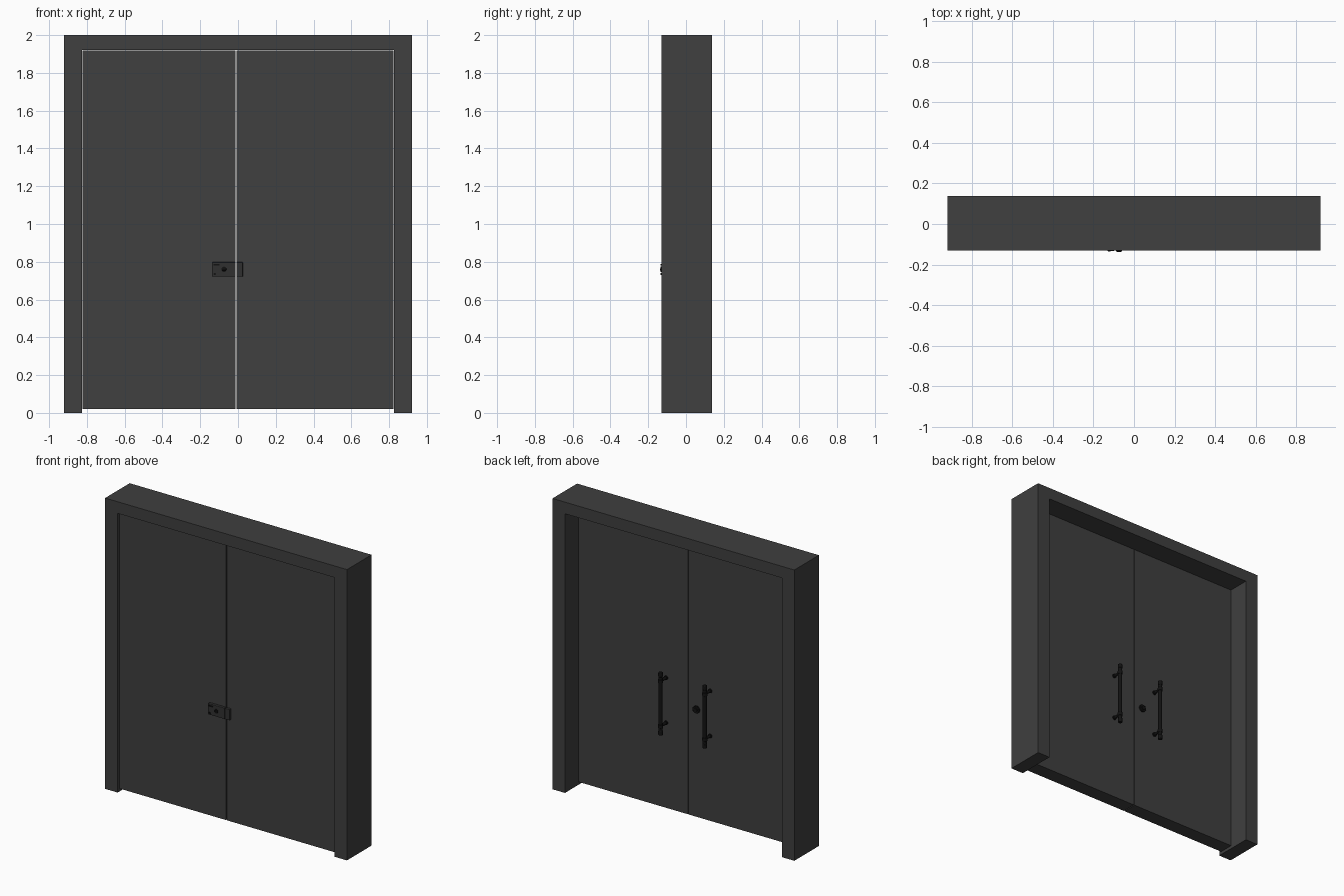
import bpy, bmesh
from math import pi

if "Cube" in bpy.data.objects:
    bpy.data.objects.remove(bpy.data.objects["Cube"])


def material(name, v):
    m = bpy.data.materials.new(name)
    m.diffuse_color = (v, v, v, 1)
    m.use_nodes = True
    m.node_tree.nodes["Principled BSDF"].inputs["Base Color"].default_value = m.diffuse_color
    return m


DARK = material("charcoal", 0.05)
METAL = material("dark_metal", 0.03)
BLACK = material("black", 0.006)


def finish(ob, name, mat, bevel=0):
    ob.name = name
    ob.data.materials.append(mat)
    if bevel:
        b = ob.modifiers.new("bevel", 'BEVEL')
        b.width, b.segments = bevel, 2
    return ob


def box(name, x, y, z, mat, bevel=0):
    """Box from (min, max) pairs."""
    bpy.ops.mesh.primitive_cube_add(size=1, location=[sum(r) / 2 for r in (x, y, z)])
    ob = bpy.context.object
    ob.scale = [r[1] - r[0] for r in (x, y, z)]
    bpy.ops.object.transform_apply(location=False, rotation=False, scale=True)
    return finish(ob, name, mat, bevel)


def rod(name, r, length, loc, mat, along_y=False, bevel=0):
    bpy.ops.mesh.primitive_cylinder_add(vertices=32, radius=r, depth=length, location=loc,
                                        rotation=(pi / 2 if along_y else 0, 0, 0))
    bpy.ops.object.shade_smooth_by_angle()
    return finish(bpy.context.object, name, mat, bevel)


# Frame: one U-shaped profile pushed through the wall depth
FRONT, BACK = -0.13, 0.137
profile = [(-.92, 0), (-.825, 0), (-.825, 1.92), (.825, 1.92),
           (.825, 0), (.92, 0), (.92, 2), (-.92, 2)]
bm = bmesh.new()
face = bm.faces.new([bm.verts.new((x, FRONT, z)) for x, z in profile])
ext = bmesh.ops.extrude_face_region(bm, geom=[face])
bmesh.ops.translate(bm, vec=(0, BACK - FRONT, 0),
                    verts=[v for v in ext["geom"] if isinstance(v, bmesh.types.BMVert)])
bmesh.ops.recalc_face_normals(bm, faces=bm.faces)
mesh = bpy.data.meshes.new("frame")
bm.to_mesh(mesh)
bm.free()
frame = bpy.data.objects.new("frame", mesh)
bpy.context.collection.objects.link(frame)
finish(frame, "frame", DARK)

# Door leaves with a thin gap between them
SEAM, DOOR = -0.01, (-0.11, -0.01)
box("left_door", (-.824, SEAM - .003), DOOR, (.02, 1.918), DARK)
box("right_door", (SEAM + .003, .824), DOOR, (.02, 1.918), DARK)

# Lock body and keeper on the front
LOCK_Z = 0.76
box("lock_body", (-.138, SEAM - .002), (-.130, -.11), (.722, .798), METAL, .003)
box("lock_keeper", (SEAM + .002, .026), (-.130, -.11), (.722, .798), METAL, .003)
box("lock_slider", (-.131, -.098), (-.134, -.128), (.779, .788), BLACK, .001)
rod("lock_button", .006, .008, (-.123, -.131, .735), BLACK, True)
rod("lock_turn_base", .014, .006, (-.074, -.131, LOCK_Z), BLACK, True)
box("lock_turn", (-.086, -.062), (-.137, -.131), (LOCK_Z - .005, LOCK_Z + .005), BLACK, .001)

# Key cylinder on the back
rod("key_rosette", .025, .012, (-.075, -.004, LOCK_Z), BLACK, True, .002)
rod("key_core", .013, .008, (-.075, .004, LOCK_Z), BLACK, True, .001)

# Pull handles on the back, one each side of the seam
for side, s in (("left", -1), ("right", 1)):
    x, y = SEAM + s * .168, .05
    rod(side + "_pull_bar", .013, .40, (x, y, LOCK_Z), BLACK)
    for end, e in (("lower", -1), ("upper", 1)):
        rod(f"{side}_{end}_cap", .015, .03, (x, y, LOCK_Z + e * .2), BLACK, bevel=.004)
        z = LOCK_Z + e * .155
        rod(f"{side}_{end}_collar", .016, .024, (x, y, z), BLACK, bevel=.002)
        rod(f"{side}_{end}_post", .009, .062, (x, .02, z), BLACK, True)
        rod(f"{side}_{end}_foot", .014, .008, (x, -.007, z), BLACK, True)
